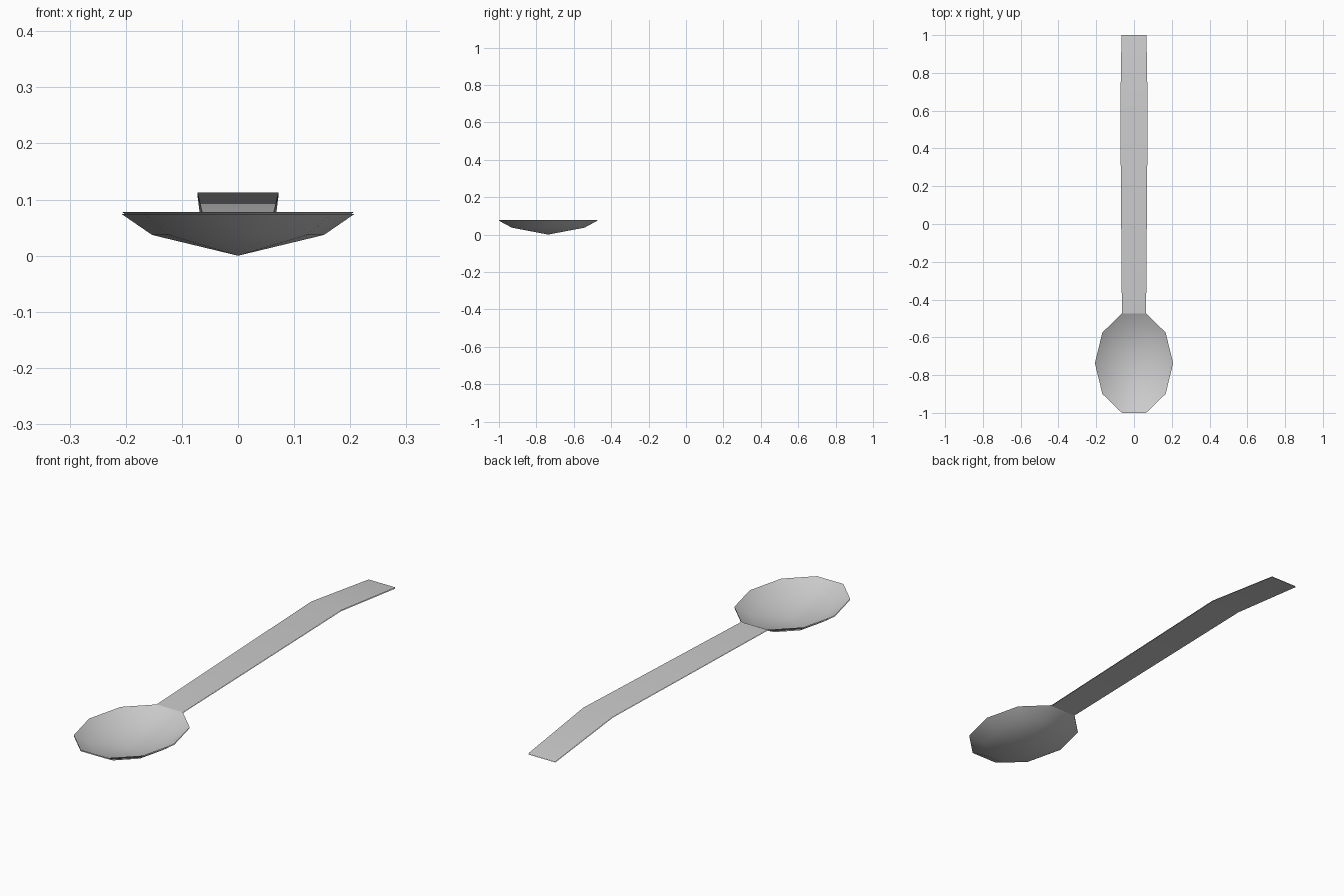
import bpy, bmesh, math

cube = bpy.data.objects.get("Cube")
if cube:
    bpy.data.objects.remove(cube, do_unlink=True)

GAP = 0.004          # spacing between upper and lower skins
BOWL_Y = -0.737      # bowl centre
SIDES = 10

metal = bpy.data.materials.new("light_grey_metal")
metal.use_nodes = True
grey = (0.6, 0.6, 0.6, 1)
metal.diffuse_color = grey
metal.node_tree.nodes["Principled BSDF"].inputs["Base Color"].default_value = grey


def two_skins(name, build):
    """Make a thin part from an upper skin and a flipped skin just below it."""
    bm = bmesh.new()
    for lower in (False, True):
        drop = GAP if lower else 0
        faces = build(bm, drop)
        bmesh.ops.recalc_face_normals(bm, faces=faces)
        up = sum(f.normal.z for f in faces) > 0
        if up == lower:
            bmesh.ops.reverse_faces(bm, faces=faces)
    for f in bm.faces:
        f.smooth = True
    mesh = bpy.data.meshes.new(name)
    bm.to_mesh(mesh)
    bm.free()
    mesh.materials.append(metal)
    obj = bpy.data.objects.new(name, mesh)
    bpy.context.collection.objects.link(obj)


def bowl(bm, drop):
    # Rim ring, middle ring and a single lowest point
    rings = []
    for scale, z in ((1, 0.078), (0.74, 0.041)):
        rings.append([bm.verts.new((0.207 * scale * math.cos(a),
                                    BOWL_Y + 0.2765 * scale * math.sin(a), z - drop))
                      for a in (math.tau * i / SIDES for i in range(SIDES))])
    base = bm.verts.new((0, BOWL_Y, GAP - drop))
    rim, mid = rings
    faces = []
    for i in range(SIDES):
        j = (i + 1) % SIDES
        faces.append(bm.faces.new((rim[i], rim[j], mid[j], mid[i])))
        faces.append(bm.faces.new((mid[i], mid[j], base)))
    return faces


def handle(bm, drop):
    # Rises to a bend, then drops toward the tip
    stations = ((-0.474, 0.064, 0.078), (0.61, 0.0725, 0.113), (1, 0.066, 0.063))
    rows = [[bm.verts.new((s * w, y, z - drop)) for s in (-1, 1)]
            for y, w, z in stations]
    return [bm.faces.new((a[0], a[1], b[1], b[0])) for a, b in zip(rows, rows[1:])]


two_skins("spoon_bowl", bowl)
two_skins("spoon_handle", handle)
